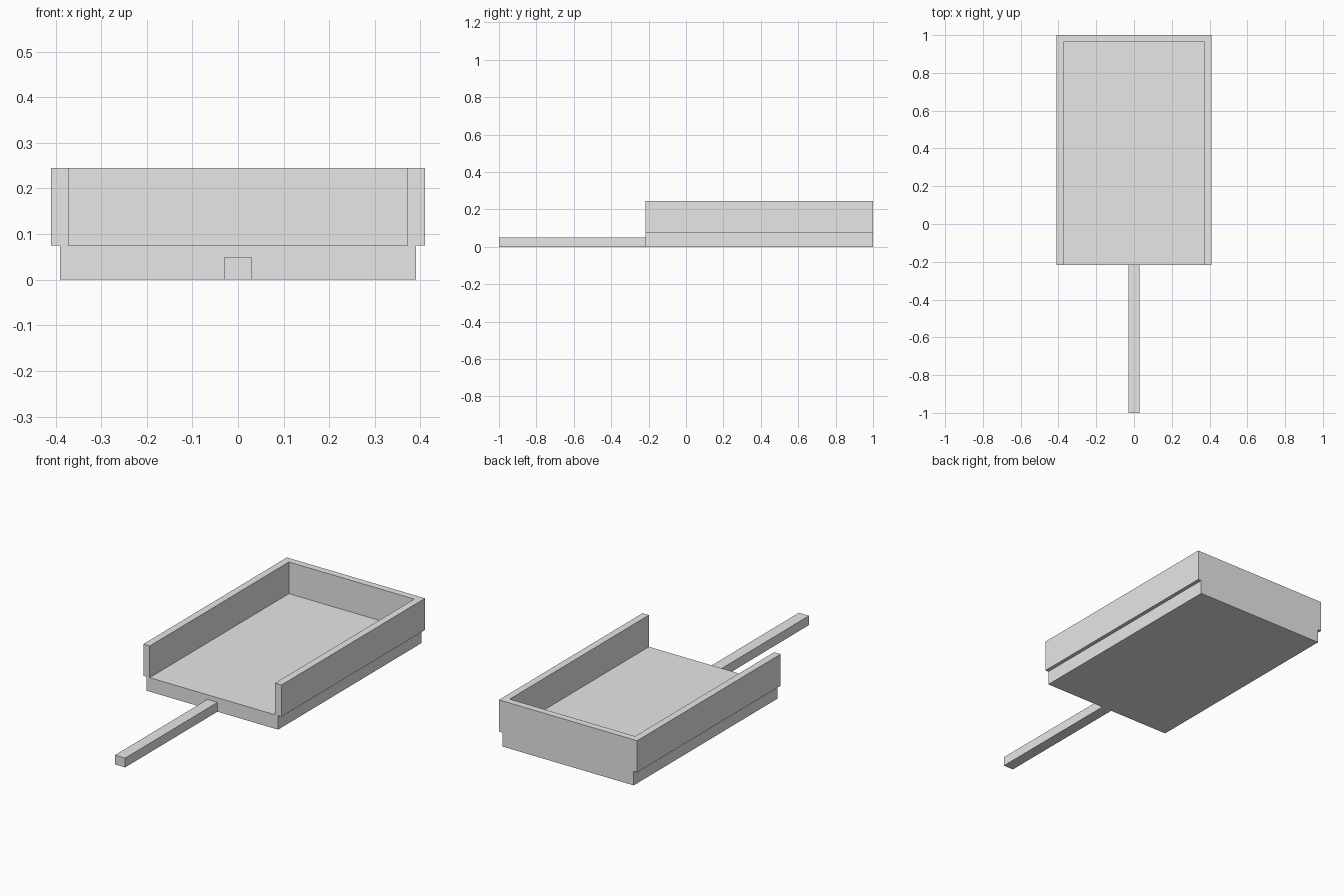
import bpy, bmesh

if "Cube" in bpy.data.objects:
    bpy.data.objects.remove(bpy.data.objects["Cube"])

gray = bpy.data.materials.new("plain_gray")
gray.diffuse_color = (0.8, 0.8, 0.8, 1)
gray.use_nodes = True
gray.node_tree.nodes["Principled BSDF"].inputs["Base Color"].default_value = gray.diffuse_color


def prism(name, outline, z0, z1):
    """Extrude a flat xy outline from z0 up to z1."""
    bm = bmesh.new()
    face = bm.faces.new([bm.verts.new((x, y, z0)) for x, y in outline])
    top = bmesh.ops.extrude_face_region(bm, geom=[face], use_keep_orig=True)
    verts = [v for v in top["geom"] if isinstance(v, bmesh.types.BMVert)]
    bmesh.ops.translate(bm, verts=verts, vec=(0, 0, z1 - z0))
    bmesh.ops.recalc_face_normals(bm, faces=bm.faces)
    mesh = bpy.data.meshes.new(name)
    bm.to_mesh(mesh)
    bm.free()
    mesh.materials.append(gray)
    obj = bpy.data.objects.new(name, mesh)
    bpy.context.collection.objects.link(obj)
    return obj


def rect(half_x, y0, y1):
    return [(-half_x, y0), (half_x, y0), (half_x, y1), (-half_x, y1)]


FRONT, BACK = -0.217, 1.0
FLOOR = 0.075
OUT, INN = 0.41, 0.372

# Thick floor slab, slightly narrower than the walls
prism("tray_floor", rect(0.39, FRONT, BACK), 0, FLOOR)

# U-shaped rim: two side walls and the back wall, open at the front
half = [(OUT, BACK), (OUT, FRONT), (INN, FRONT), (INN, BACK - 0.037)]
prism("tray_walls", half + [(-x, y) for x, y in reversed(half)], FLOOR, 0.245)

# Long square handle at the front
prism("handle", rect(0.03, -1.0, FRONT), 0, 0.05)
